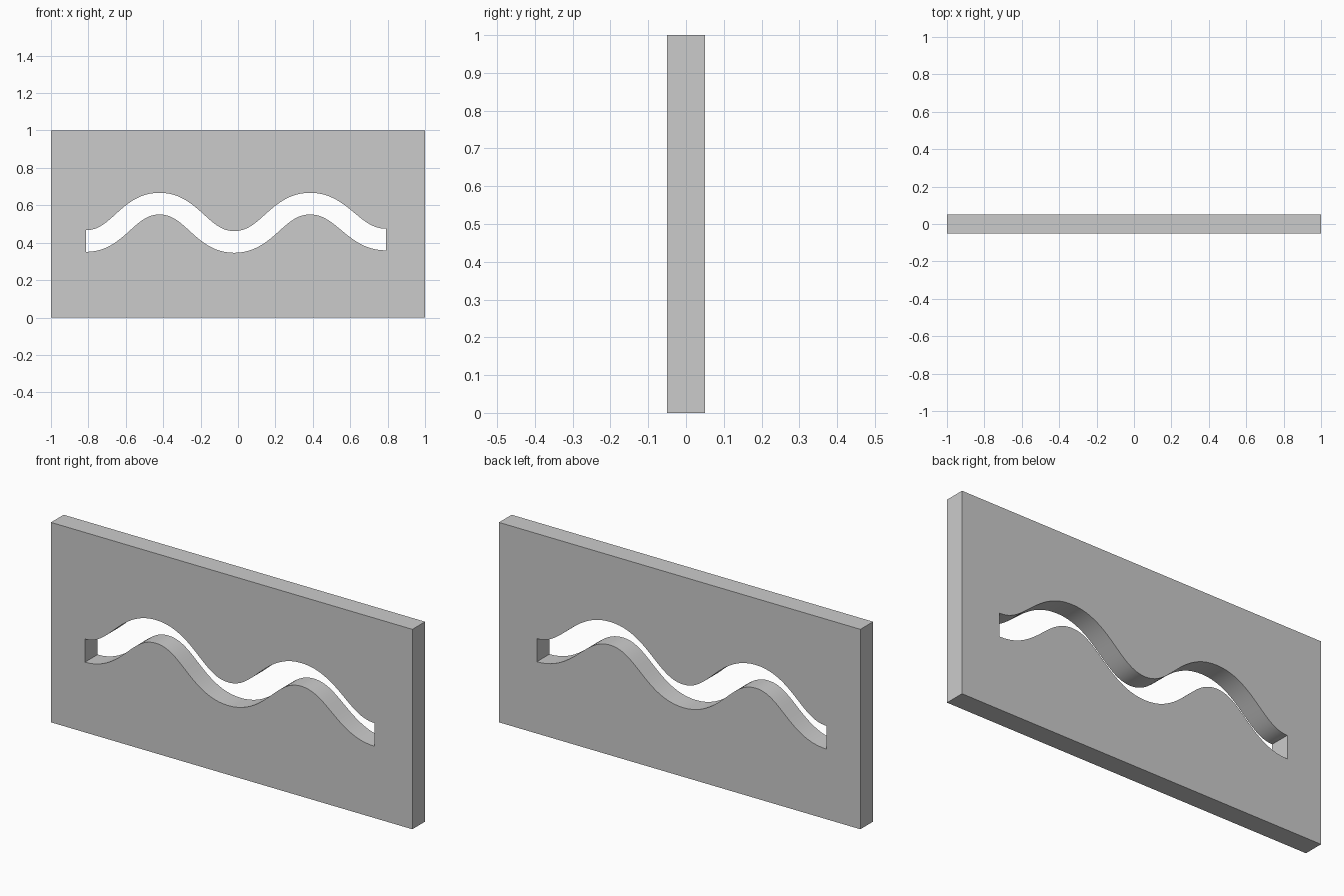
import bpy, bmesh
from mathutils import Vector
from mathutils.geometry import interpolate_bezier

if "Cube" in bpy.data.objects:
    bpy.data.objects.remove(bpy.data.objects["Cube"])

HALF_WIDTH = 0.058
STEPS = 24


def prism(name, outline, depth):
    """Extrude an (x, z) outline symmetrically along y."""
    bm = bmesh.new()
    front = [bm.verts.new((x, -depth / 2, z)) for x, z in outline]
    back = [bm.verts.new((x, depth / 2, z)) for x, z in outline]
    bm.faces.new(front)
    bm.faces.new(back[::-1])
    n = len(outline)
    for i in range(n):
        j = (i + 1) % n
        bm.faces.new((front[j], front[i], back[i], back[j]))
    bmesh.ops.recalc_face_normals(bm, faces=bm.faces)
    mesh = bpy.data.meshes.new(name)
    bm.to_mesh(mesh)
    bm.free()
    obj = bpy.data.objects.new(name, mesh)
    bpy.context.collection.objects.link(obj)
    return obj


# Wavy centre line through alternating troughs and crests
knots = [Vector(p) for p in [(-0.812, 0.409), (-0.42, 0.609), (-0.02, 0.404),
                             (0.385, 0.609), (0.79, 0.417)]]
path = []
for a, b in zip(knots, knots[1:]):
    h = Vector(((b - a).length / 2.56, 0))
    seg = interpolate_bezier(a, a + h, b - h, b, STEPS + 1)
    path += [p.to_2d() for p in (seg if not path else seg[1:])]

# Constant-width band around the centre line
upper, lower = [], []
for i, p in enumerate(path):
    if i in (0, len(path) - 1):
        t = Vector((1, 0))
    else:
        t = (path[i + 1] - path[i - 1]).normalized()
    normal = Vector((-t.y, t.x)) * HALF_WIDTH
    upper.append(p + normal)
    lower.append(p - normal)

# Plate with the wavy slot cut through
plate = prism("slotted_plate", [(-1, 0), (1, 0), (1, 1), (-1, 1)], 0.1)
cutter = prism("slot_cutter", lower + upper[::-1], 0.3)
cutter.hide_render = True

cut = plate.modifiers.new("slot", 'BOOLEAN')
cut.operation = 'DIFFERENCE'
cut.solver = 'EXACT'
cut.object = cutter
bpy.context.view_layer.objects.active = plate
plate.select_set(True)
bpy.ops.object.modifier_apply(modifier=cut.name)
bpy.data.objects.remove(cutter)

bpy.ops.object.shade_smooth_by_angle(angle=0.6)
